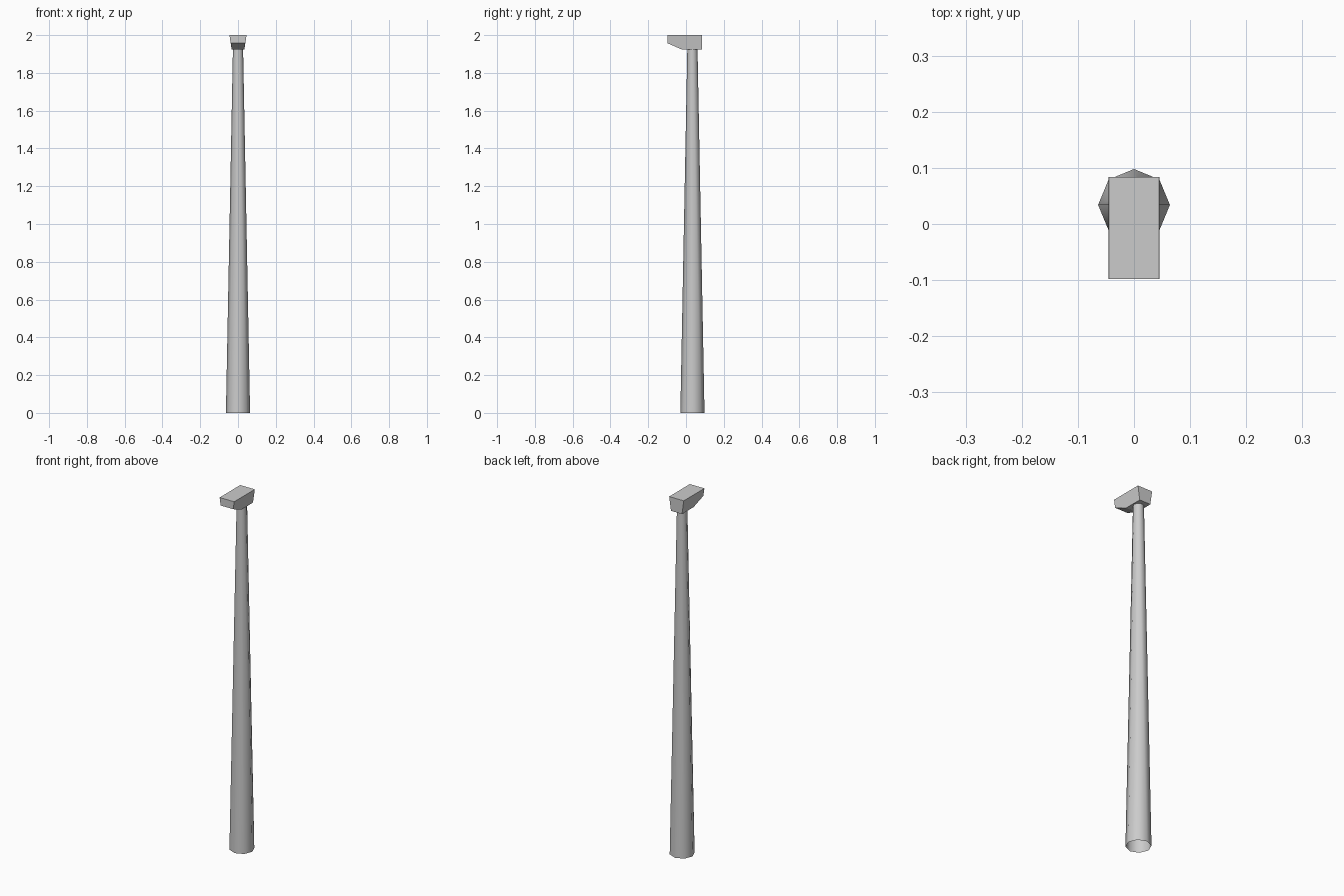
import bpy, bmesh

if "Cube" in bpy.data.objects:
    bpy.data.objects.remove(bpy.data.objects["Cube"])

def make_object(name, bm):
    bmesh.ops.recalc_face_normals(bm, faces=bm.faces)
    mesh = bpy.data.meshes.new(name)
    bm.to_mesh(mesh)
    bm.free()
    obj = bpy.data.objects.new(name, mesh)
    bpy.context.collection.objects.link(obj)
    return obj

# Tapered eight-sided pole, open at both ends
bpy.ops.mesh.primitive_cone_add(vertices=8, radius1=0.064, radius2=0.027, depth=1.924,
                                end_fill_type='NOTHING', location=(0, 0.034, 0.962))
pole = bpy.context.object
pole.name = "pole"
bpy.ops.object.shade_smooth_by_angle(angle=0.9)

# Lamp head: side profile (y, z) spanned across x, narrowing towards the underside
profile = [(-0.098, 2.0), (-0.098, 1.957), (-0.02, 1.923), (0.084, 1.923), (0.084, 2.0)]
bm = bmesh.new()
sides = []
for s in (-1, 1):
    sides.append([bm.verts.new((s * (0.045 - (2.0 - z) * 0.145), y, z)) for y, z in profile])
    bm.faces.new(sides[-1])
left, right = sides
n = len(profile)
for i in range(n):
    j = (i + 1) % n
    bm.faces.new((left[i], left[j], right[j], right[i]))
make_object("lamp_head", bm)
